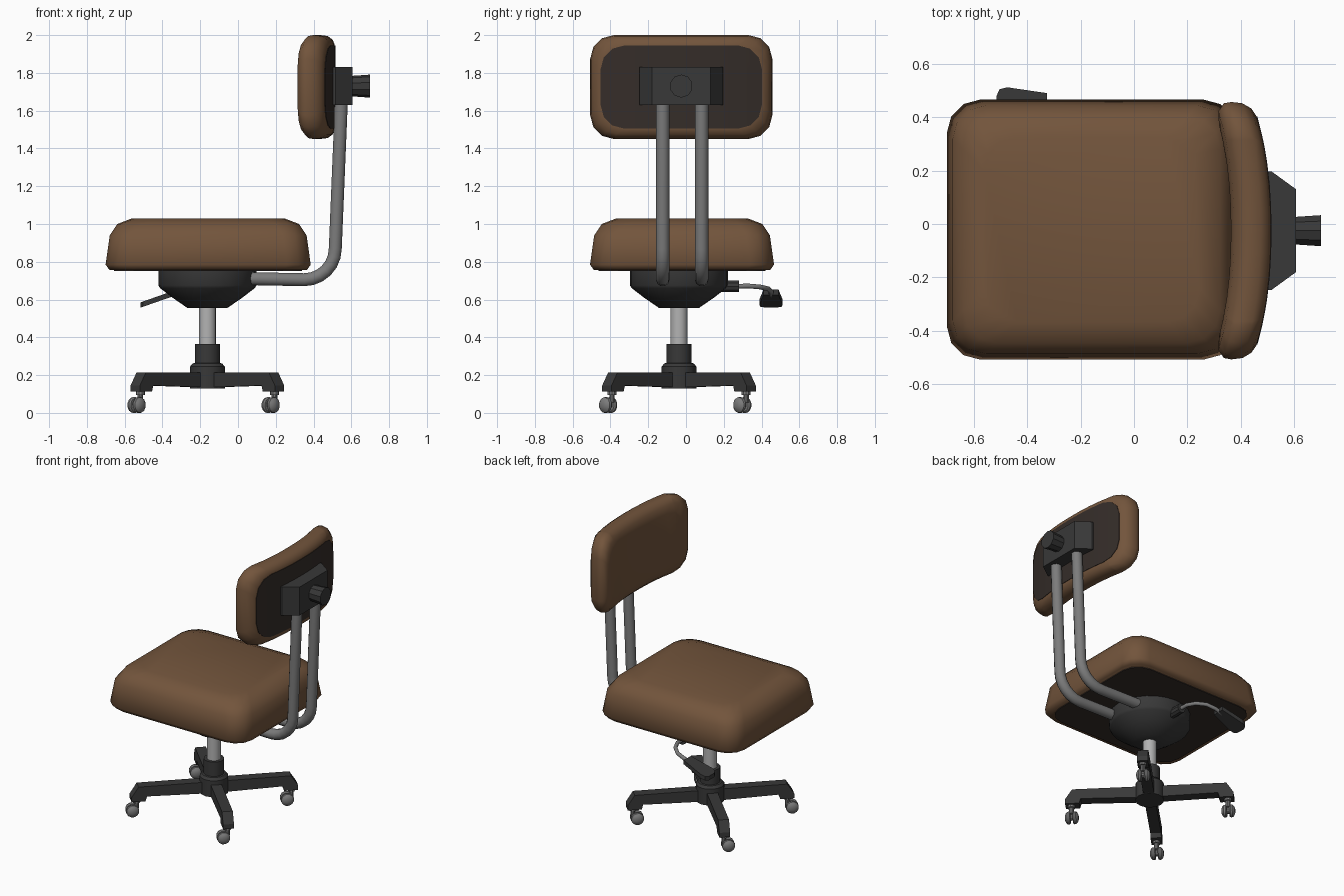
import bpy, bmesh
from math import sin, cos, pi, radians
from mathutils import Vector

if "Cube" in bpy.data.objects:
    bpy.data.objects.remove(bpy.data.objects["Cube"])


def material(name, rgb):
    m = bpy.data.materials.new(name)
    m.diffuse_color = (*rgb, 1)
    m.use_nodes = True
    m.node_tree.nodes["Principled BSDF"].inputs["Base Color"].default_value = m.diffuse_color
    return m


BROWN = material("brown_leather", (0.17, 0.09, 0.045))
SHELL = material("dark_shell", (0.035, 0.026, 0.022))
BLACK = material("black_plastic", (0.04, 0.04, 0.04))
STEEL = material("steel", (0.2, 0.2, 0.2))
CHROME = material("chrome", (0.45, 0.45, 0.45))


def finish(ob, mat, angle):
    ob.data.materials.append(mat)
    bpy.ops.object.select_all(action='DESELECT')
    ob.select_set(True)
    bpy.context.view_layer.objects.active = ob
    if angle:
        bpy.ops.object.shade_smooth_by_angle(angle=radians(angle))
    return ob


def loft(name, rings, mat, angle=35, cuts=(), bend=None):
    """Skin a stack of equal point rings and cap both ends."""
    bm = bmesh.new()
    rows = [[bm.verts.new(p) for p in ring] for ring in rings]
    n = len(rows[0])
    for a, b in zip(rows, rows[1:]):
        for i in range(n):
            bm.faces.new((a[i], a[(i + 1) % n], b[(i + 1) % n], b[i]))
    bm.faces.new(rows[0])
    bm.faces.new(rows[-1])
    for y in cuts:
        bmesh.ops.bisect_plane(bm, geom=bm.verts[:] + bm.edges[:] + bm.faces[:], dist=1e-4,
                               plane_co=(0, y, 0), plane_no=(0, 1, 0))
    if bend:
        for v in bm.verts:
            v.co.x += bend(v.co.y)
    bmesh.ops.recalc_face_normals(bm, faces=bm.faces[:])
    me = bpy.data.meshes.new(name)
    bm.to_mesh(me)
    bm.free()
    ob = bpy.data.objects.new(name, me)
    bpy.context.collection.objects.link(ob)
    return finish(ob, mat, angle)


def rounded_rect(hu, hv, r, seg=3):
    pts = []
    for q, (su, sv) in enumerate(((1, 1), (-1, 1), (-1, -1), (1, -1))):
        for k in range(seg + 1):
            a = (q + k / seg) * pi / 2
            pts.append((su * (hu - r) + r * cos(a), sv * (hv - r) + r * sin(a)))
    return pts


def lathe(name, profile, center, mat, n=16, axis=(0, 0, 1)):
    """Rings of (distance along axis, radius)."""
    rot = Vector((0, 0, 1)).rotation_difference(Vector(axis))
    c = Vector(center)
    rings = [[c + rot @ Vector((r * cos(2 * pi * i / n), r * sin(2 * pi * i / n), h))
              for i in range(n)] for h, r in profile]
    return loft(name, rings, mat)


def tube(name, pts, r, mat):
    cu = bpy.data.curves.new(name, 'CURVE')
    cu.dimensions = '3D'
    cu.bevel_depth, cu.bevel_resolution, cu.use_fill_caps = r, 3, True
    sp = cu.splines.new('POLY')
    sp.points.add(len(pts) - 1)
    for p, co in zip(sp.points, pts):
        p.co = (*co, 1)
    ob = bpy.data.objects.new(name, cu)
    bpy.context.collection.objects.link(ob)
    finish(ob, mat, 0)
    bpy.ops.object.convert(target='MESH')
    bpy.ops.object.shade_smooth_by_angle(angle=radians(40))


# seat cushion and its underside board
SX, SY = -0.158, -0.021


def seat_ring(z, inset, r=0.125):
    return [(SX + u, SY + v, z) for u, v in rounded_rect(0.543 - inset, 0.487 - inset, r)]


loft("seat_cushion", [seat_ring(0.757, 0.02), seat_ring(0.785, 0), seat_ring(0.94, 0.022),
                      seat_ring(1.0, 0.062), seat_ring(1.03, 0.14)], BROWN, 60)
loft("seat_underside", [seat_ring(0.752, 0.045), seat_ring(0.765, 0.045)], SHELL)

# curved backrest cushion and its rear shell
BY, BZ = -0.025, 1.725


def back_ring(x, inset, r=0.125):
    return [(x, BY + u, BZ + v) for u, v in rounded_rect(0.482 - inset, 0.275 - inset, r)]


def back_bend(y):
    return -0.06 * (abs(y - BY) / 0.45) ** 2.3


cuts = [BY + k * 0.085 for k in range(-4, 5)]
loft("backrest_cushion", [back_ring(0.363, 0.085), back_ring(0.375, 0.035), back_ring(0.405, 0.005),
                          back_ring(0.435, 0), back_ring(0.475, 0.005), back_ring(0.502, 0.025),
                          back_ring(0.512, 0.052)], BROWN, 60, cuts, back_bend)
loft("backrest_shell", [back_ring(0.50, 0.055), back_ring(0.515, 0.055)],
     SHELL, 35, cuts, back_bend)

# backrest bracket and adjusting knob
plan = [(0.49, 0.222), (0.515, 0.222), (0.607, 0.155), (0.607, -0.155), (0.515, -0.222), (0.49, -0.222)]
loft("backrest_bracket", [[(x, BY + y, z) for x, y in plan] for z in (1.63, 1.83)], BLACK, 20)
lathe("backrest_knob", [(0, 0.054), (0.10, 0.061)], (0.60, BY, 1.73), BLACK, 10, (1, 0, 0))

# pair of bent support bars
arc = [(0.35 + 0.165 * cos(a), 0.87 + 0.165 * sin(a)) for a in (pi / 12 * k - pi / 2 for k in range(7))]
for side, y in (("left", -0.123), ("right", 0.083)):
    path = [(0.0, 0.712)] + arc + [(0.548, 1.67)]
    tube(f"support_bar_{side}", [(x, y, z) for x, z in path], 0.036, STEEL)

# tilt housing, post and base hub
CX, CY = -0.162, -0.037
lathe("tilt_housing", [(0.555, 0.105), (0.61, 0.185), (0.66, 0.25), (0.675, 0.26), (0.756, 0.26)],
      (CX, CY, 0), BLACK, 24)
lathe("gas_post", [(0.34, 0.045), (0.57, 0.045)], (CX, CY, 0), CHROME)
lathe("base_hub", [(0.13, 0.092), (0.245, 0.092), (0.262, 0.078), (0.264, 0.066), (0.365, 0.066)],
      (CX, CY, 0), BLACK)

# height lever: collar, bent rod, paddle
lathe("lever_collar", [(0, 0.032), (0.13, 0.032)], (-0.162, 0.15, 0.67), BLACK, 10, (0, 1, 0))
tube("lever_rod", [(-0.162, 0.25, 0.67), (-0.165, 0.33, 0.672), (-0.19, 0.39, 0.667),
                   (-0.24, 0.435, 0.657), (-0.30, 0.45, 0.643), (-0.37, 0.45, 0.622)], 0.013, STEEL)
paddle = [(-0.325, 0.49), (-0.475, 0.512), (-0.503, 0.505), (-0.515, 0.48),
          (-0.515, 0.42), (-0.503, 0.395), (-0.475, 0.388), (-0.325, 0.41)]
loft("lever_paddle", [[(x, y, 0.637 + 0.35 * (x + 0.325) + t) for x, y in paddle]
                      for t in (-0.013, 0.015)], BLACK, 20)

# four diagonal legs, each with a twin-wheel caster trailing the same way
leg = [(0.03, 0.215), (0.495, 0.215), (0.54, 0.145), (0.54, 0.112), (0.45, 0.112), (0.44, 0.145), (0.03, 0.135)]
axle = Vector((1, -1, 0)).normalized()
for k in range(4):
    a = pi / 4 + k * pi / 2
    out, side = Vector((cos(a), sin(a), 0)), Vector((-sin(a), cos(a), 0))
    c = Vector((CX, CY, 0))
    loft(f"base_leg_{k + 1}", [[c + out * r + side * w + Vector((0, 0, z)) for r, z in leg]
                               for w in (-0.035, 0.035)], BLACK, 20)
    stem = c + out * 0.502
    lathe(f"caster_stem_{k + 1}", [(0.055, 0.015), (0.095, 0.015), (0.096, 0.024), (0.115, 0.024)],
          stem, STEEL, 10)
    hub = stem + Vector((-0.02, -0.02, 0.046))
    lathe(f"caster_axle_{k + 1}", [(-0.025, 0.022), (0.025, 0.022)], hub, STEEL, 10, axle)
    for s, label in ((-1, "a"), (1, "b")):
        lathe(f"caster_wheel_{k + 1}{label}",
              [(0.008, 0.036), (0.016, 0.043), (0.028, 0.041), (0.038, 0.03), (0.044, 0.014)],
              hub, STEEL, 12, axle * s)

# rest the lowest wheel on the floor
bpy.context.view_layer.update()
low = min((o.matrix_world @ v.co).z for o in bpy.data.objects if o.type == 'MESH' for v in o.data.vertices)
for o in bpy.data.objects:
    if o.name.startswith("caster_wheel"):
        o.location.z -= low
